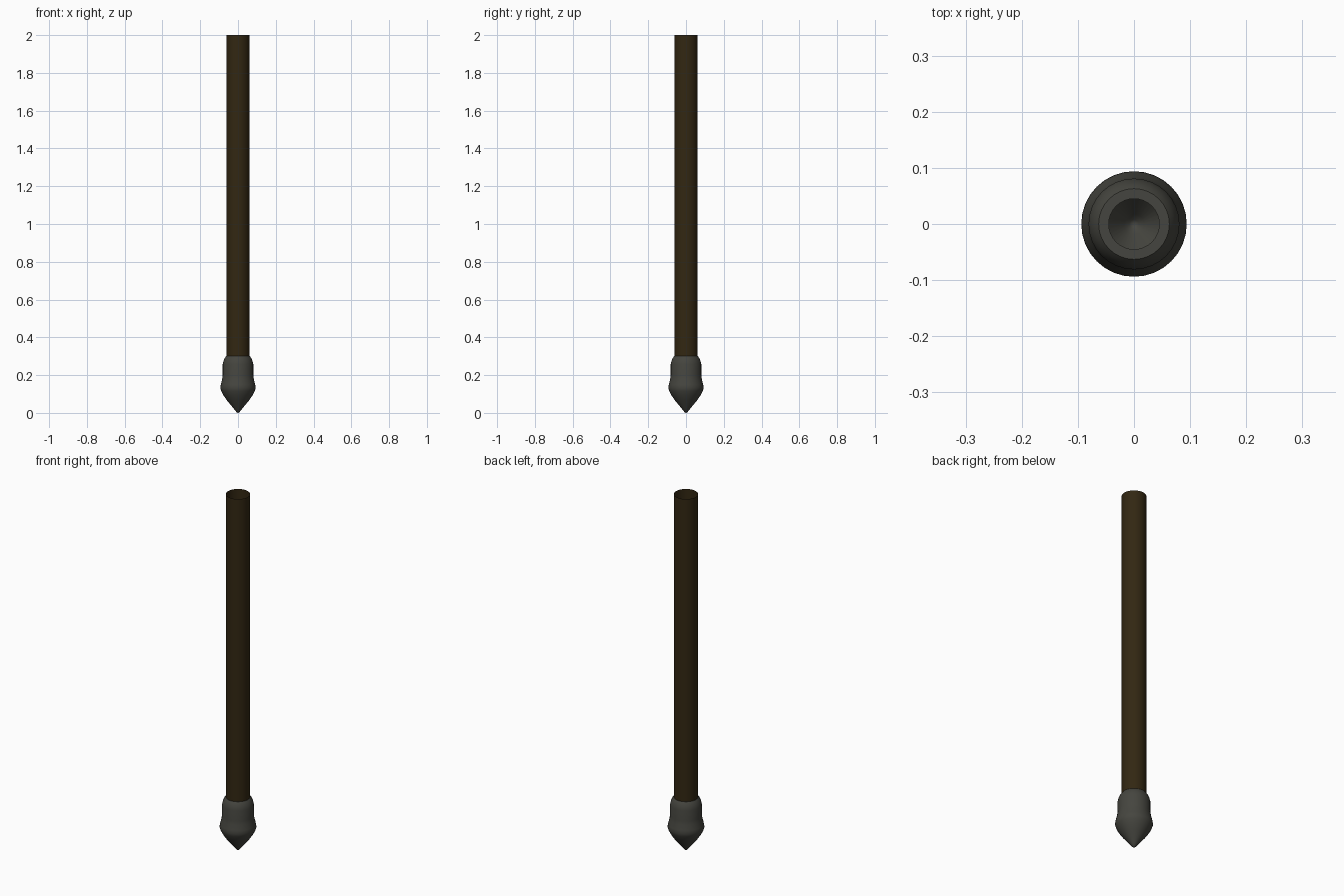
import bpy, bmesh, math

if "Cube" in bpy.data.objects:
    bpy.data.objects.remove(bpy.data.objects["Cube"])


def material(name, rgb):
    m = bpy.data.materials.new(name)
    m.diffuse_color = (*rgb, 1)
    m.use_nodes = True
    m.node_tree.nodes["Principled BSDF"].inputs["Base Color"].default_value = m.diffuse_color
    return m


def lathe(name, profile, mat, sides=32):
    """Spin an (r, z) profile about the z axis, listed bottom to top."""
    bm = bmesh.new()
    rings = []
    for r, z in profile:
        if r == 0:
            rings.append([bm.verts.new((0, 0, z))] * sides)
        else:
            rings.append([bm.verts.new((r * math.cos(2 * math.pi * i / sides),
                                        r * math.sin(2 * math.pi * i / sides), z))
                          for i in range(sides)])
    for a, b in zip(rings, rings[1:]):
        for i in range(sides):
            j = (i + 1) % sides
            bm.faces.new(list(dict.fromkeys((a[i], a[j], b[j], b[i]))))
    me = bpy.data.meshes.new(name)
    bm.to_mesh(me)
    bm.free()
    me.materials.append(mat)
    ob = bpy.data.objects.new(name, me)
    bpy.context.collection.objects.link(ob)
    bpy.ops.object.select_all(action='DESELECT')
    ob.select_set(True)
    bpy.context.view_layer.objects.active = ob
    bpy.ops.object.shade_smooth_by_angle(angle=math.radians(40))
    return ob


wood = material("dark wood", (0.032, 0.020, 0.006))
iron = material("dark iron", (0.060, 0.060, 0.050))

# Shaft: hollow open tube
lathe("shaft", [(0.0615, 0.295), (0.0615, 2.0)], wood)

# Pointed ferrule: hollow shell with a flat ledge inside the shaft
lathe("ferrule_tip", [
    (0, 0), (0.008, 0.004), (0.018, 0.017), (0.060, 0.068), (0.077, 0.093),
    (0.089, 0.116), (0.094, 0.132), (0.091, 0.150), (0.084, 0.178),
    (0.081, 0.200), (0.081, 0.258), (0.077, 0.275), (0.070, 0.291),
    (0.063, 0.300), (0.045, 0.300)], iron)
